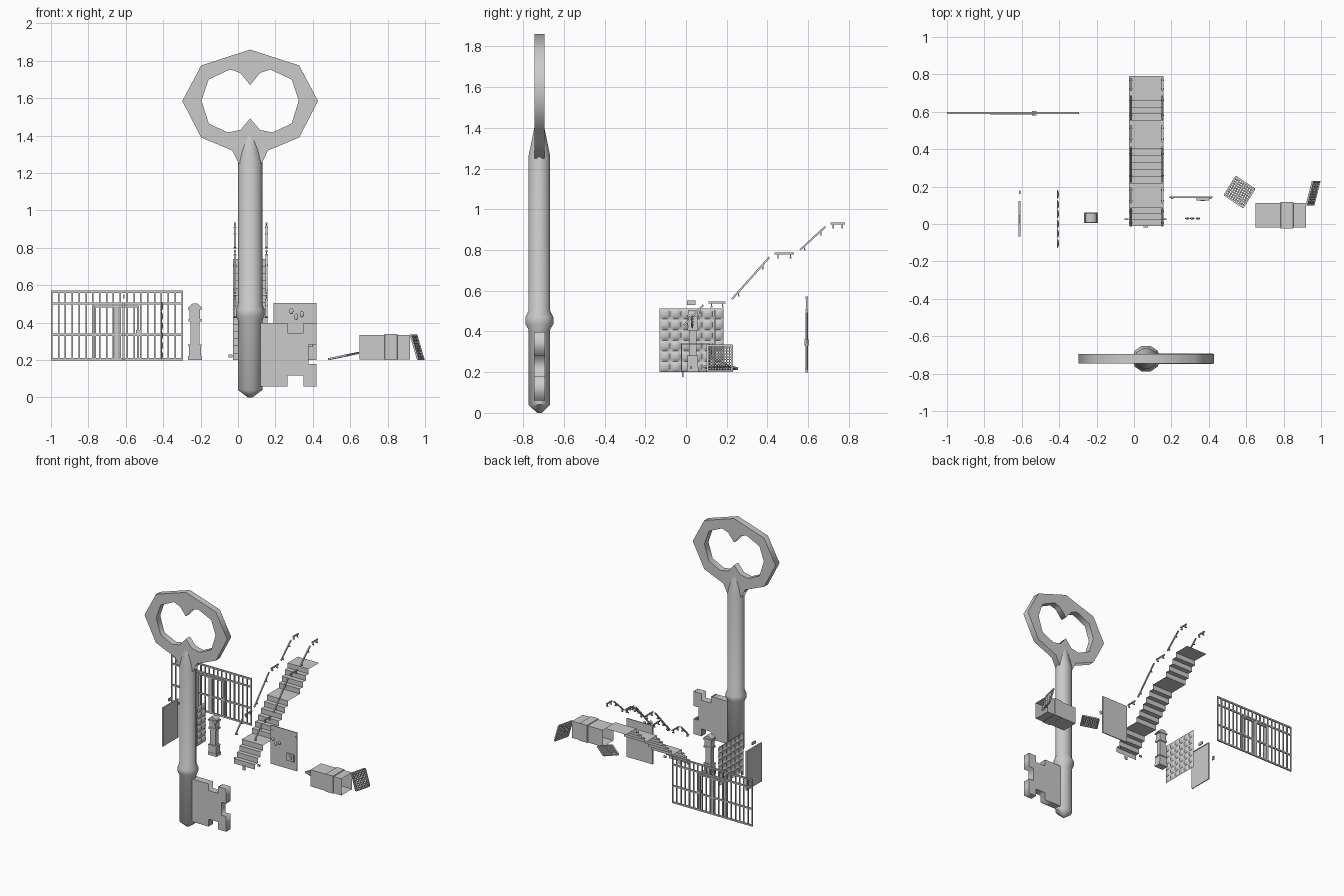
import bpy, bmesh, math
from mathutils import Vector as V

if "Cube" in bpy.data.objects:
    bpy.data.objects.remove(bpy.data.objects["Cube"])


def finish(name, bm, smooth=False):
    me = bpy.data.meshes.new(name)
    bm.to_mesh(me)
    bm.free()
    ob = bpy.data.objects.new(name, me)
    bpy.context.collection.objects.link(ob)
    if smooth:
        select(ob)
        bpy.ops.object.shade_smooth_by_angle(angle=math.radians(50))
    return ob


def select(ob):
    bpy.ops.object.select_all(action='DESELECT')
    ob.select_set(True)
    bpy.context.view_layer.objects.active = ob


def box(bm, lo, hi):
    r = bmesh.ops.create_cube(bm, size=1)
    for v in r['verts']:
        v.co = V([(a + b) / 2 + c * (b - a) for a, b, c in zip(lo, hi, v.co)])


def bar(bm, p, q, t):
    # square bar between two points
    p, q = V(p), V(q)
    d = q - p
    rot = d.to_track_quat('Z', 'Y')
    r = bmesh.ops.create_cube(bm, size=1)
    for v in r['verts']:
        v.co = (p + q) / 2 + rot @ V((v.co.x * t, v.co.y * t, v.co.z * d.length))


def plate(name, loops, y, depth):
    # flat outline in the XZ plane, holes allowed
    cu = bpy.data.curves.new(name, 'CURVE')
    cu.dimensions = '2D'
    cu.fill_mode = 'BOTH'
    cu.extrude = depth / 2
    for pts in loops:
        s = cu.splines.new('POLY')
        s.points.add(len(pts) - 1)
        for p, (x, z) in zip(s.points, pts):
            p.co = (x, z, 0, 1)
        s.use_cyclic_u = True
    ob = bpy.data.objects.new(name, cu)
    bpy.context.collection.objects.link(ob)
    ob.rotation_euler.x = math.pi / 2
    ob.location.y = y
    select(ob)
    bpy.ops.object.convert(target='MESH')


def rings(name, cx, cy, prof, n):
    bm = bmesh.new()
    rows = []
    for z, rx, ry in prof:
        rows.append([bm.verts.new((cx + rx * math.cos(i * math.tau / n),
                                   cy + ry * math.sin(i * math.tau / n), z)) for i in range(n)])
    for a, b in zip(rows, rows[1:]):
        for i in range(n):
            j = (i + 1) % n
            bm.faces.new((a[i], a[j], b[j], b[i]))
    bm.faces.new(rows[0][::-1])
    bm.faces.new(rows[-1])
    return finish(name, bm, True)


def mirror_x(half, cx):
    return [(cx + x, z) for x, z in half] + [(cx - x, z) for x, z in half[::-1] if x > 0]


# Large key: shaft, bow and bit
KX, KY = 0.065, -0.72
rings("key_shaft", KX, KY, [(0, .012, .012), (.04, .065, .056), (.41, .065, .056), (.435, .076, .072),
      (.47, .076, .072), (.5, .065, .056), (1.26, .065, .056), (1.41, .03, .024)], 10)
outer = [(0, 1.86), (.262, 1.775), (.363, 1.585), (.262, 1.39), (.095, 1.32), (.06, 1.25)]
inner = [(0, 1.67), (.053, 1.735), (.107, 1.754), (.222, 1.7), (.26, 1.588), (.222, 1.465),
         (.12, 1.417), (.053, 1.43), (0, 1.492)]
inner = mirror_x(inner[:-1], KX)
inner.insert(8, (KX, 1.492))
plate("key_bow", [mirror_x(outer, KX), inner], KY, .05)
plate("key_bit", [[(.1, .06), (.265, .06), (.265, .118), (.35, .118), (.35, .06), (.42, .06), (.42, .18),
      (.377, .18), (.377, .283), (.42, .283), (.42, .398), (.35, .398), (.35, .345), (.265, .345),
      (.265, .398), (.1, .398)]], KY, .055)

# Staircase strip with two landings
X0, X1, rise = -.027, .157, .54 / 14
risers = [-.01 + .033 * i for i in range(4)] + [.215 + .037 * i for i in range(6)] \
    + [.55 + .037 * i for i in range(4)]
prof, z = [], .2
for y in risers:
    prof += [(y, z), (y, z + rise)]
    z += rise
prof.append((.79, z))
bm = bmesh.new()
cols = [[bm.verts.new((x, y, z)) for y, z in prof] for x in (X0, X1)]
for i in range(len(prof) - 1):
    bm.faces.new((cols[0][i], cols[1][i], cols[1][i + 1], cols[0][i + 1]))
finish("staircase", bm)

# Handrails with brackets
segs = [((-.01, .43), (.085, .53)), ((.11, .542), (.195, .542)), ((.225, .558), (.41, .765)),
        ((.435, .783), (.53, .783)), ((.56, .8), (.685, .915)), ((.71, .93), (.78, .93))]
bm = bmesh.new()
for x, side in ((-.016, -1), (.152, 1)):
    for a, b in segs:
        bar(bm, (x, *a), (x, *b), .009)
        for f in (.18, .82):
            y, z = [p + (q - p) * f for p, q in zip(a, b)]
            box(bm, (x - .003, y - .003, z - .022), (x + .003, y + .003, z))
            box(bm, (x - .008, y - .004, z - .024), (x + .008, y + .004, z - .018))
finish("handrails", bm)
bm = bmesh.new()
for x in (-.04, .165):
    box(bm, (x - .01, .021, .215), (x + .01, .029, .23))
box(bm, (.052, -.02, .175), (.075, -.012, .205))
finish("stair_fittings", bm)

# Barred cell front with its gate
bm = bmesh.new()
GY = .593
for z in (.204, .335, .503, .565):
    box(bm, (-1, GY - .005, z - .006), (-.295, GY + .005, z + .006))
for i in range(20):
    x = -.996 + i * .697 / 19
    bar(bm, (x, GY, .2), (x, GY, .57), .008)
finish("cell_bars", bm)
bm = bmesh.new()
for x in (-.765, -.655, -.645, -.535):
    box(bm, (x - .006, GY - .007, .2), (x + .006, GY + .007, .49))
box(bm, (-.77, GY - .007, .48), (-.53, GY + .007, .492))
box(bm, (-.545, GY - .012, .33), (-.52, GY + .012, .36))
finish("cell_gate", bm)

# Longcase clock
bm = bmesh.new()
CX = -.23
for w, d, a, b in ((.037, .028, .2, .222), (.032, .025, .222, .275), (.036, .027, .275, .283),
                   (.024, .019, .283, .405), (.034, .026, .405, .42), (.028, .023, .42, .472),
                   (.037, .028, .47, .48)):
    box(bm, (CX - w, .033 - d, a), (CX + w, .033 + d, b))
finish("clock_case", bm)
plate("clock_arch", [[(CX + .032 * math.cos(t * math.pi / 8), .478 + .025 * math.sin(t * math.pi / 8))
                      for t in range(9)]], .033, .048)
bm = bmesh.new()
r = bmesh.ops.create_cone(bm, cap_ends=True, segments=16, radius1=.02, radius2=.02, depth=.004)
for v in r['verts']:
    v.co = (CX + v.co.x, .009 + v.co.z, .446 + v.co.y)
finish("clock_face", bm)

# Padded wall panel
bm = bmesh.new()
bmesh.ops.create_grid(bm, x_segments=36, y_segments=36, size=.5)
for v in bm.verts:
    a, b = v.co.x + .5, v.co.y + .5
    bump = abs(math.sin(6 * math.pi * a) * math.sin(6 * math.pi * b)) ** .5
    v.co = (-.412 + .011 * bump, -.13 + .313 * a, .2 + .312 * b)
finish("padded_wall", bm, True)

# Side door with sign and card reader
bm = bmesh.new()
box(bm, (-.615, -.065, .2), (-.609, .12, .505))
for y in (-.063, .118):
    box(bm, (-.618, y - .004, .2), (-.606, y + .004, .507))
box(bm, (-.618, -.067, .5), (-.606, .122, .507))
finish("side_door", bm)
bm = bmesh.new()
box(bm, (-.616, .005, .53), (-.608, .047, .551))
box(bm, (-.616, .16, .34), (-.608, .178, .37))
finish("door_sign_and_reader", bm)

# Front door with lock, screws and hanging knobs
bm = bmesh.new()
box(bm, (.19, .138, .2), (.42, .146, .505))
for x in (.205, .408):
    box(bm, (x - .006, .134, .464), (x + .006, .14, .472))
box(bm, (.335, .126, .27), (.4, .138, .325))
box(bm, (.355, .122, .285), (.38, .128, .31))
finish("front_door", bm)
bm = bmesh.new()
for x, z in ((.285, .462), (.311, .432), (.342, .445)):
    r = bmesh.ops.create_uvsphere(bm, u_segments=10, v_segments=6, radius=1)
    for v in r['verts']:
        v.co = V((x + v.co.x * .012, .03 + v.co.y * .006, z + v.co.z * .017))
finish("knobs", bm, True)

# Open air duct in three sections
bm = bmesh.new()
rows = []
for x, e in ((.65, 0), (.71, 0), (.782, 0), (.785, .005), (.85, .005), (.853, 0), (.92, 0)):
    rows.append([bm.verts.new((x, y, z)) for y, z in
                 ((-.02 - e, .203 - e / 2), (.112 + e, .203 - e / 2), (.112 + e, .335 + e), (-.02 - e, .335 + e))])
for a, b in zip(rows, rows[1:]):
    for i in range(4):
        j = (i + 1) % 4
        bm.faces.new((a[i], b[i], b[j], a[j]))
finish("air_duct", bm)


# Loose duct grates
def grate(name, a, b, d, n=9):
    a, b, d = V(a), V(b), V(d)
    bm = bmesh.new()
    for i in range(n + 1):
        t = .01 if i in (0, n) else .005
        u, w = (b - a) * i / n, (d - a) * i / n
        bar(bm, a + u, d + u, t)
        bar(bm, a + w, b + w, t)
    finish(name, bm)


grate("fallen_grate", (.485, .155, .205), (.545, .252, .217), (.583, .09, .226))
grate("leaning_grate", (.924, .105, .332), (.955, .226, .332), (.961, .105, .205))
